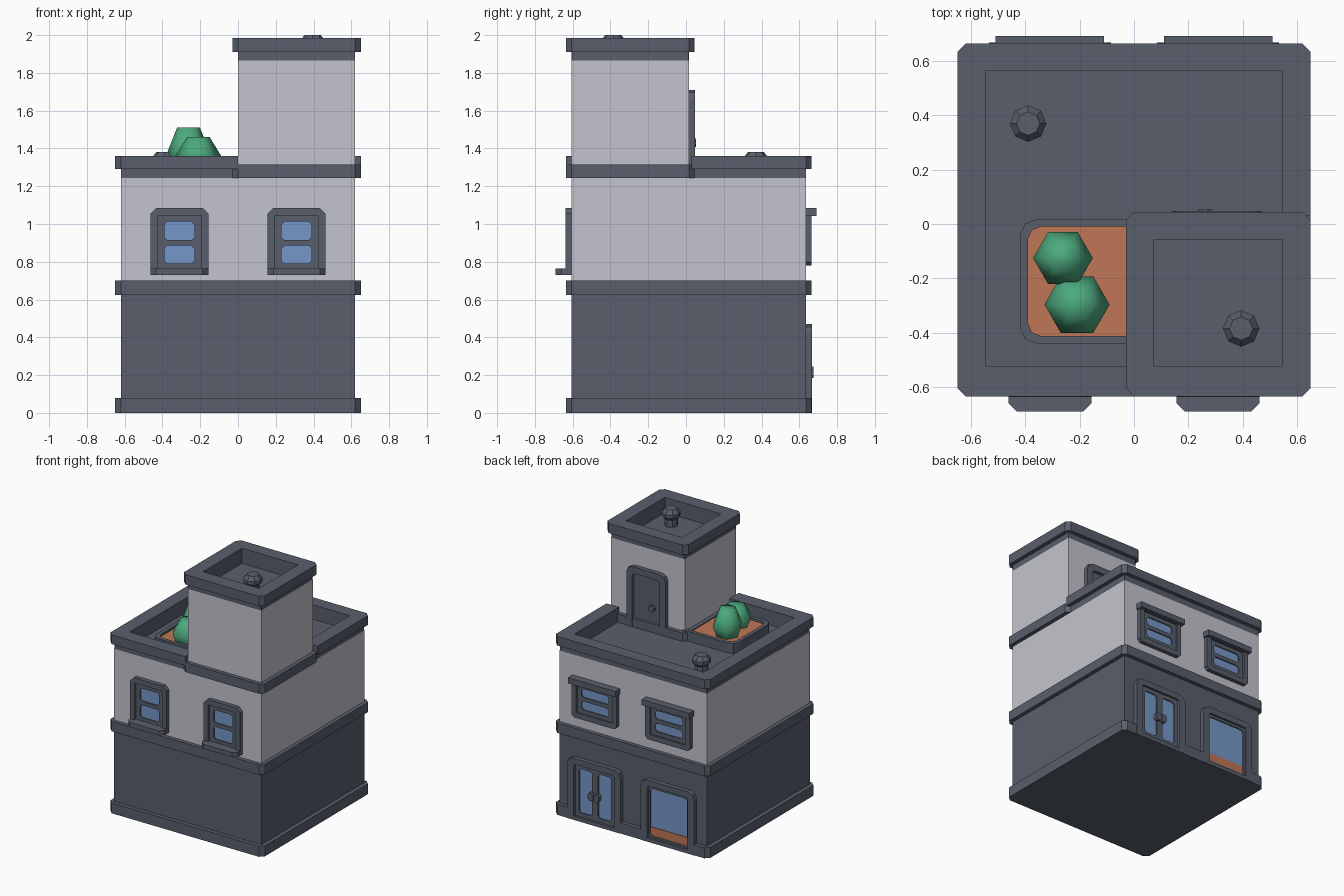
import bpy, bmesh, math

if "Cube" in bpy.data.objects:
    bpy.data.objects.remove(bpy.data.objects["Cube"])


def material(name, rgb):
    m = bpy.data.materials.new(name)
    m.diffuse_color = (*rgb, 1)
    m.use_nodes = True
    m.node_tree.nodes["Principled BSDF"].inputs["Base Color"].default_value = m.diffuse_color
    return m


SLATE = material("slate", (0.098, 0.114, 0.150))
WALL = material("pale_wall", (0.55, 0.55, 0.61))
GLASS = material("blue_glass", (0.18, 0.31, 0.58))
GREEN = material("leaf_green", (0.072, 0.40, 0.21))
CLAY = material("clay_orange", (0.52, 0.18, 0.09))


def finish(name, bm, mat, smooth=False):
    bmesh.ops.recalc_face_normals(bm, faces=bm.faces)
    me = bpy.data.meshes.new(name)
    bm.to_mesh(me)
    bm.free()
    me.materials.append(mat)
    for p in me.polygons:
        p.use_smooth = smooth
    ob = bpy.data.objects.new(name, me)
    bpy.context.collection.objects.link(ob)
    return ob


def rect(u0, u1, v0, v1, r=0.0, n=1, corners="1111"):
    """Rectangle with cut or rounded corners (order: low-left, low-right, top-right, top-left)."""
    pts = []
    for i, (u, v, su, sv) in enumerate(((u0, v0, 1, 1), (u1, v0, -1, 1), (u1, v1, -1, -1), (u0, v1, 1, -1))):
        if r == 0 or corners[i] == "0":
            pts.append((u, v))
            continue
        for k in range(n + 1):
            a = math.pi * (1 + i / 2 + k / (2 * n))
            pts.append((u + su * r + r * math.cos(a), v + sv * r + r * math.sin(a)))
    return pts


def solid(name, outer, d0, d1, mat, axis="z", inner=None):
    """Extrude an outline, or the ring between two outlines, along z or y."""
    bm = bmesh.new()
    n = len(outer)

    def loop(pts, d):
        return [bm.verts.new((u, v, d) if axis == "z" else (u, d, v)) for u, v in pts]

    def skin(a, b):
        for i in range(n):
            j = (i + 1) % n
            bm.faces.new((a[i], a[j], b[j], b[i]))

    a, b = loop(outer, d0), loop(outer, d1)
    skin(a, b)
    if inner:
        c, d = loop(inner, d0), loop(inner, d1)
        skin(c, d)
        skin(a, c)
        skin(b, d)
    else:
        bm.faces.new(a)
        bm.faces.new(b)
    return finish(name, bm, mat)


def lathe(name, x, y, profile, sides, mat, smooth=False):
    bm = bmesh.new()
    rings = [[bm.verts.new((x + r * math.cos(2 * math.pi * k / sides),
                            y + r * math.sin(2 * math.pi * k / sides), z))
              for k in range(sides)] for r, z in profile]
    for a, b in zip(rings, rings[1:]):
        for i in range(sides):
            j = (i + 1) % sides
            bm.faces.new((a[i], a[j], b[j], b[i]))
    bm.faces.new(rings[0])
    bm.faces.new(rings[-1])
    return finish(name, bm, mat, smooth)


def arch(x, half, z0, z1, r):
    return rect(x - half, x + half, z0, z1, r, 2, "0011")


def pane(name, sash, glass, face, s):
    """Sash ring with a glass plate set back inside it."""
    opening = rect(*glass, 0.015)
    solid(name + "_sash", rect(*sash, 0.001), face, face + s * 0.017, SLATE, "y", opening)
    solid(name + "_glass", opening, face, face + s * 0.008, GLASS, "y")


FRONT, BACK = -0.605, 0.635

# main body walls
solid("ground_floor", rect(-0.62, 0.62, FRONT, BACK), 0, 0.66, SLATE)
solid("upper_floor", rect(-0.62, 0.62, FRONT, BACK), 0.66, 1.243, WALL)
solid("belt_course", rect(-0.65, 0.65, -0.635, 0.665, 0.03), 0.625, 0.70, SLATE)

# plinth, notched where the shop openings stand
plinth = [(-0.62, -0.635), (0.62, -0.635), (0.65, -0.605), (0.65, 0.635), (0.62, 0.665)]
for x in (0.31, -0.31):
    plinth += [(x + 0.17, 0.665), (x + 0.17, 0.63), (x - 0.17, 0.63), (x - 0.17, 0.665)]
plinth += [(-0.62, 0.665), (-0.65, 0.635), (-0.65, -0.605)]
solid("plinth", plinth, 0, 0.08, SLATE)


# main parapet, open at the tower corner
def parapet(e, c):
    x, f, b = 0.62 + e, FRONT - e, BACK + e
    return [(0, f), (-x + c, f), (-x, f + c), (-x, b - c), (-x + c, b), (x - c, b), (x, b - c),
            (x, 0.03), (0.545, 0.03), (0.545, 0.565), (-0.545, 0.565), (-0.545, -0.525), (0, -0.525)]


solid("parapet_band", parapet(0, 0.001), 1.24, 1.29, SLATE)
solid("parapet_cornice", parapet(0.03, 0.03), 1.29, 1.36, SLATE)
solid("roof_floor", rect(-0.55, 0.55, -0.53, 0.57), 1.235, 1.25, SLATE)

# stair tower
solid("tower_base_trim", rect(-0.03, 0.65, -0.635, 0.045, 0.03), 1.243, 1.315, SLATE)
solid("tower_wall", rect(0, 0.62, FRONT, 0.015), 1.30, 1.865, WALL)
well = rect(0.073, 0.545, -0.525, -0.057, 0.001)
solid("tower_band", rect(0, 0.62, FRONT, 0.015, 0.001), 1.865, 1.91, SLATE, inner=well)
solid("tower_cornice", rect(-0.03, 0.65, -0.635, 0.045, 0.03), 1.91, 1.985, SLATE, inner=well)
solid("tower_roof_floor", rect(0.06, 0.56, -0.54, -0.045), 1.86, 1.87, SLATE)

# tower door
solid("tower_door_frame", arch(0.305, 0.165, 1.245, 1.71, 0.05), 0.01, 0.048, SLATE, "y",
      arch(0.305, 0.115, 1.25, 1.66, 0.02))
solid("tower_door", arch(0.305, 0.12, 1.245, 1.665, 0.02), 0.01, 0.025, SLATE, "y")
solid("tower_door_knob_stem", rect(0.25, 0.27, 1.42, 1.44), 0.02, 0.04, SLATE, "y")
solid("tower_door_knob", rect(0.235, 0.285, 1.407, 1.453, 0.015), 0.034, 0.053, SLATE, "y")

for side, x in (("left", -0.31), ("right", 0.31)):
    # front windows with sill
    n = side + "_front_window"
    solid(n + "_frame", rect(x - 0.153, x + 0.153, 0.74, 1.085, 0.03, 1, "0011"), FRONT, -0.637, SLATE, "y",
          rect(x - 0.115, x + 0.115, 0.765, 1.045, 0.002, 1, "0011"))
    solid(n + "_sill", rect(x - 0.153, x + 0.153, -0.69, FRONT, 0.03, 1, "1100"), 0.73, 0.765, SLATE)
    for k, (s0, s1, g0, g1) in enumerate(((0.765, 0.90, 0.79, 0.885), (0.90, 1.045, 0.915, 1.012))):
        pane(f"{n}_{k}", (x - 0.115, x + 0.115, s0, s1), (x - 0.08, x + 0.08, g0, g1), FRONT, -1)
    # back windows with hood
    n = side + "_back_window"
    solid(n + "_frame", rect(x - 0.19, x + 0.19, 0.78, 1.06, 0.02, 1, "1100"), BACK, 0.665, SLATE, "y",
          rect(x - 0.15, x + 0.15, 0.82, 1.04, 0.002, 1, "1100"))
    solid(n + "_hood", rect(x - 0.2, x + 0.2, BACK, 0.692), 1.042, 1.085, SLATE)
    for k, (s0, s1, g0, g1) in enumerate(((0.82, 0.93, 0.85, 0.915), (0.93, 1.04, 0.945, 1.01))):
        pane(f"{n}_{k}", (x - 0.15, x + 0.15, s0, s1), (x - 0.115, x + 0.115, g0, g1), BACK, 1)
    # ground floor opening frames
    solid(side + "_shop_frame", arch(x, 0.225, 0, 0.47, 0.05), 0.63, 0.668, SLATE, "y",
          arch(x, 0.17, 0.03, 0.425, 0.015))

# double shop door
for side, x in (("left", 0.39), ("right", 0.23)):
    pane(side + "_shop_door", (x - 0.085, x + 0.085, 0.0, 0.43), (x - 0.055, x + 0.055, 0.06, 0.395), BACK, 1)
    solid(side + "_door_handle", rect(0.31 + (x - 0.31) * 0.3 - 0.022, 0.31 + (x - 0.31) * 0.3 + 0.022,
                                      0.185, 0.245, 0.012), 0.645, 0.675, SLATE, "y")

# shop display window with clay bed
pane("display_window", (-0.485, -0.135, 0.0, 0.43), (-0.465, -0.155, 0.045, 0.405), BACK, 1)
solid("display_bed", rect(-0.464, -0.156, 0.045, 0.11), 0.64, 0.648, CLAY, "y")

# roof planter and bushes
rim = rect(-0.42, 0.02, -0.44, 0.018, 0.06, 2, "1001")
bed = rect(-0.39, 0.01, -0.412, -0.01, 0.045, 2, "1001")
solid("planter_rim", rim, 1.24, 1.325, SLATE, inner=bed)
solid("planter_soil", bed, 1.24, 1.308, CLAY)
lathe("tall_bush", -0.262, -0.125, [(0.07, 1.27), (0.11, 1.385), (0.06, 1.512)], 6, GREEN, True)
lathe("short_bush", -0.21, -0.297, [(0.07, 1.25), (0.12, 1.362), (0.06, 1.46)], 6, GREEN, True)

# roof vents
for name, x, y, z in (("roof_vent", -0.39, 0.37, 1.24), ("tower_vent", 0.395, -0.385, 1.86)):
    lathe(name, x, y, [(0.048, z), (0.048, z + 0.05), (0.045, z + 0.06), (0.067, z + 0.085),
                       (0.067, z + 0.11), (0.043, z + 0.14)], 8, SLATE)
